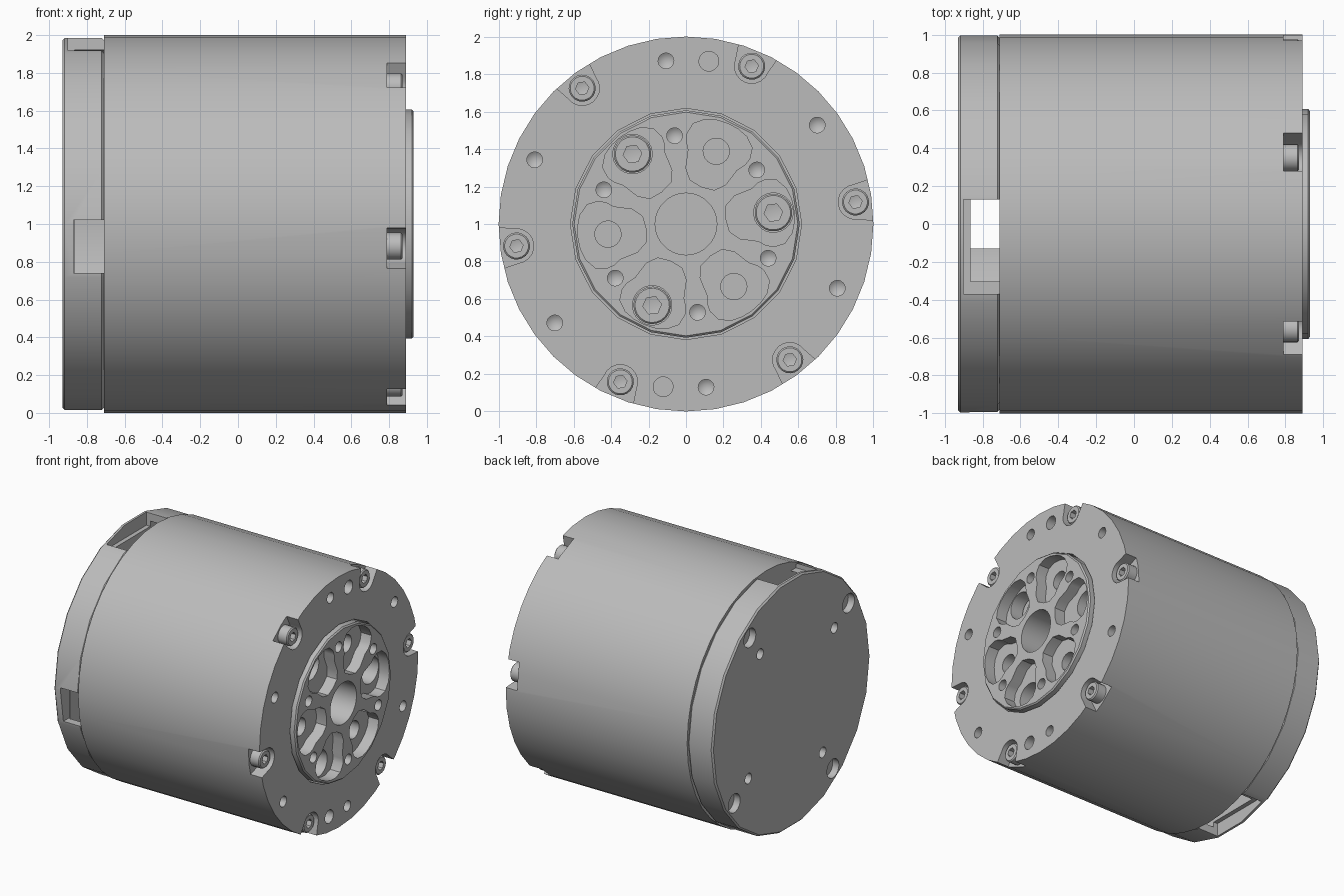
import bpy
import bmesh
from math import cos, sin, pi, radians

if "Cube" in bpy.data.objects:
    bpy.data.objects.remove(bpy.data.objects["Cube"], do_unlink=True)

grey = bpy.data.materials.new("machined_grey")
grey.use_nodes = True
GREY = (0.5, 0.5, 0.5, 1)
grey.diffuse_color = GREY
grey.node_tree.nodes["Principled BSDF"].inputs["Base Color"].default_value = GREY

FACE = 0.89        # front of the housing
TIP = 0.93         # front of the output flange, also the back of the cap
SEAM = -0.71       # joint between housing and rear cap
TILT = 7.4         # rotation of every bolt pattern, in degrees


# ---- outlines in the plane across the axis, as (y, z) points ----
def place(points, angle):
    """Turn (radial, tangential) points to an angle about the axis."""
    c, s = cos(radians(angle)), sin(radians(angle))
    return [(u * c - v * s, u * s + v * c) for u, v in points]


def circle(r, sides, radius=0, angle=0):
    ring = [(radius + r * cos(2 * pi * i / sides), r * sin(2 * pi * i / sides))
            for i in range(sides)]
    return place(ring, angle)


def box(y0, y1, z0, z1):
    return [(y0, z0), (y1, z0), (y1, z1), (y0, z1)]


def prism(outline, x0, x1, tip=0):
    """Describe a prism along x; tip adds a drill point beyond x0."""
    return outline, x0, x1, tip


# ---- solids ----
def make(name, solids):
    bm = bmesh.new()
    for outline, x0, x1, tip in solids:
        near = bm.faces.new([bm.verts.new((x0, y, z + 1)) for y, z in outline])
        far = bmesh.ops.extrude_face_region(bm, geom=[near], use_keep_orig=True)
        verts = [g for g in far["geom"] if isinstance(g, bmesh.types.BMVert)]
        bmesh.ops.translate(bm, verts=verts, vec=(x1 - x0, 0, 0))
        if tip:
            centre = bmesh.ops.poke(bm, faces=[near])["verts"]
            bmesh.ops.translate(bm, verts=centre, vec=(-tip, 0, 0))
    bmesh.ops.recalc_face_normals(bm, faces=bm.faces[:])
    mesh = bpy.data.meshes.new(name)
    bm.to_mesh(mesh)
    bm.free()
    ob = bpy.data.objects.new(name, mesh)
    bpy.context.collection.objects.link(ob)
    mesh.materials.append(grey)
    return ob


def build(name, solids, *cut_groups, bevel=0):
    """Make a part, subtract each group of cutters, then smooth it."""
    ob = make(name, solids)
    bpy.ops.object.select_all(action='DESELECT')
    ob.select_set(True)
    bpy.context.view_layer.objects.active = ob
    if bevel:
        mod = ob.modifiers.new("edge", 'BEVEL')
        mod.width, mod.segments = bevel, 1
        mod.limit_method, mod.angle_limit = 'ANGLE', radians(60)
        bpy.ops.object.modifier_apply(modifier=mod.name)
    for group in cut_groups:
        cutter = make(name + "_cutter", group)
        mod = ob.modifiers.new("cut", 'BOOLEAN')
        mod.operation, mod.solver, mod.object = 'DIFFERENCE', 'EXACT', cutter
        bpy.ops.object.modifier_apply(modifier=mod.name)
        bpy.data.objects.remove(cutter, do_unlink=True)
    bpy.ops.object.shade_smooth_by_angle(angle=radians(32))
    return ob


def socket_bolt(name, r, radius, angle, x0, x1):
    build(name, [prism(circle(r, 20, radius, angle), x0, x1)],
          [prism(circle(r * 0.5, 6, radius, angle), x1 - 0.05, x1 + 0.05, 0.01)],
          bevel=0.008)


sixths = [TILT + 60 * i for i in range(6)]

# ---- housing: notches for the rim bolts, drilled face, seat for the flange ----
notch_half = [(0.912 + 0.092 * cos(a), 0.092 * sin(a))
              for a in [pi - i * pi / 10 for i in range(6)]]
notch_half += [(0.95, 0.1), (1.1, 0.13)]
notch = notch_half + [(u, -v) for u, v in reversed(notch_half[1:])]
notches = [prism(place(notch, a), 0.79, 1) for a in sixths]

drilled = [prism(circle(0.042, 16, 0.877, a + flip), 0.81, 1, 0.03)
           for a in (37, 97, 157) for flip in (0, 180)]
dowels = [prism(circle(0.053, 16, 0.877, a), 0.79, 1) for a in (82, 262)]
seat = [prism(circle(0.617, 20), 0.5, 1)]
build("housing", [prism(circle(1, 40), SEAM, FACE)],
      seat, notches, drilled + dowels)

for i, a in enumerate(sixths):
    socket_bolt(f"rim_bolt_{i + 1}", 0.072, 0.912, a, 0.78, 0.872)

# ---- output flange: petal pockets, centre bore, threaded holes ----
petal_half = [(0.215, 0), (0.225, 0.07), (0.275, 0.115), (0.37, 0.14), (0.41, 0.168),
              (0.45, 0.18), (0.51, 0.17), (0.555, 0.12), (0.575, 0.06), (0.58, 0)]
petal = petal_half + [(u, -v) for u, v in reversed(petal_half[1:-1])]
pockets = [prism(place(petal, a), 0.84, 1) for a in sixths]
bores = [prism(circle(0.165, 28), 0.55, 1)]
bores += [prism(circle(0.042, 16, 0.475, a + 30), 0.83, 1, 0.03) for a in sixths]
wells = [prism(circle(0.105, 24, 0.47, a), 0.65, 0.9) for a in sixths[::2]]
wells += [prism(circle(0.07, 20, 0.42, a), 0.65, 0.9) for a in sixths[1::2]]
build("output_flange", [prism(circle(0.607, 20), 0.5, TIP)],
      pockets, bores, wells, bevel=0.01)

for i, a in enumerate(sixths[::2]):
    socket_bolt(f"flange_bolt_{i + 1}", 0.1, 0.47, a, 0.64, 0.74)

# ---- rear cap: hollow shell with three cable slots and screw holes ----
cavity = [prism(circle(0.935, 32), -0.865, -0.6)]
slots = [prism(box(-0.37, 0.13, 0.88, 1.2), -0.9, -0.6),
         prism(box(-0.13, 0.37, -1.2, -0.88), -0.9, -0.6),
         prism(box(-1.2, -0.88, -0.26, 0.02), -0.87, -0.6)]
screw_holes = []
for a in (54, 144, 234, 324):
    screw_holes.append(prism(circle(0.075, 20, 0.89, a), -1, -0.875))
    screw_holes.append(prism(circle(0.042, 16, 0.67, a), -1, -0.875))
build("rear_cap", [prism(circle(0.995, 22), -TIP, SEAM)],
      cavity, slots, screw_holes, bevel=0.012)
